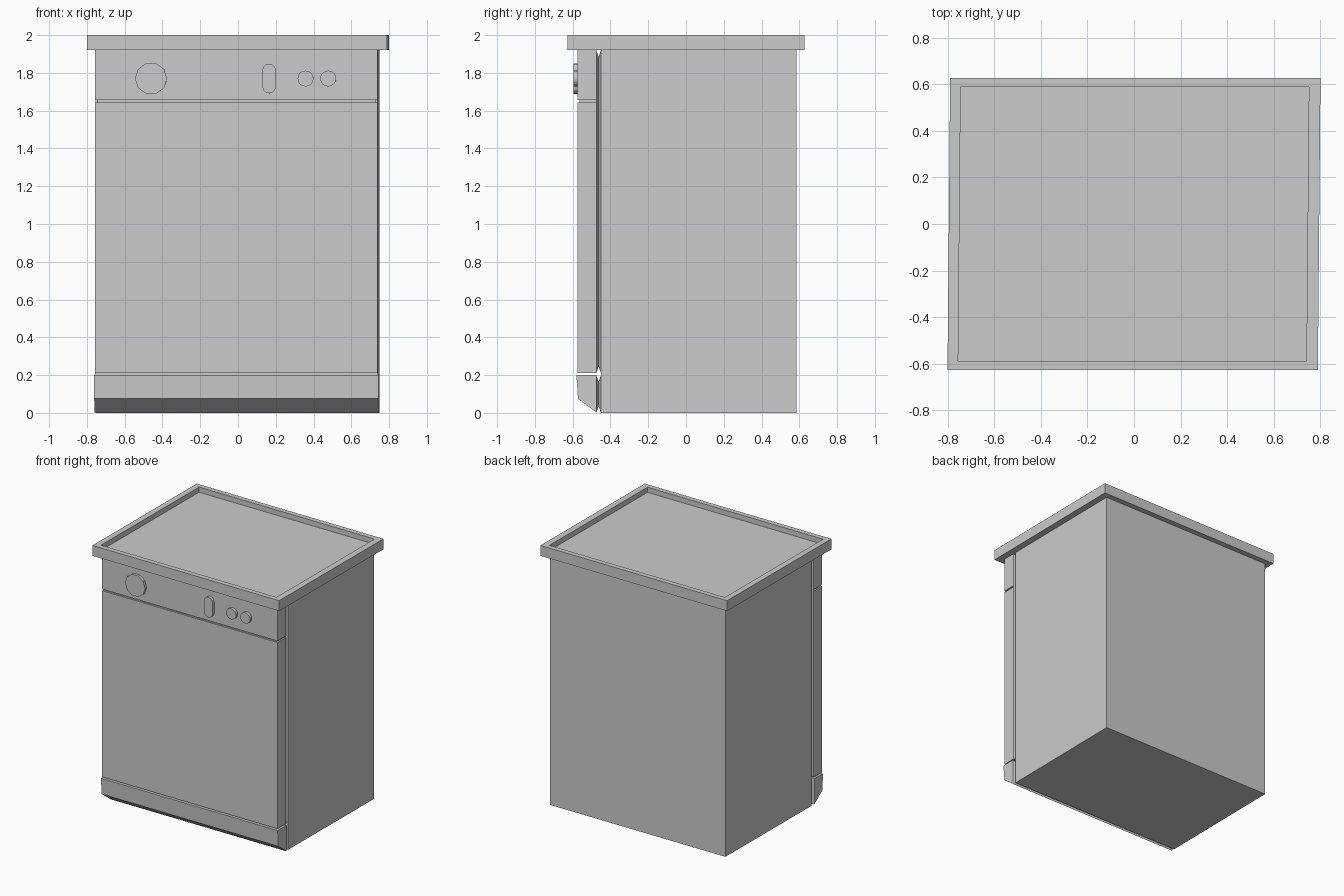
import bpy, bmesh
from math import pi, cos, sin

if "Cube" in bpy.data.objects:
    bpy.data.objects.remove(bpy.data.objects["Cube"])

W = 0.7475           # half width of the cabinet


def finish(name, bm):
    # the whole appliance leans very slightly sideways from front to back
    for v in bm.verts:
        v.co.x += 0.009 * v.co.y
    bmesh.ops.recalc_face_normals(bm, faces=bm.faces)
    me = bpy.data.meshes.new(name)
    bm.to_mesh(me)
    bm.free()
    ob = bpy.data.objects.new(name, me)
    bpy.context.collection.objects.link(ob)
    return ob


def loft(name, rings):
    """Closed skin through rings of equal point count."""
    bm = bmesh.new()
    vs = [[bm.verts.new(p) for p in r] for r in rings]
    n = len(vs[0])
    for a, b in zip(vs, vs[1:]):
        for i in range(n):
            bm.faces.new((a[i], a[(i + 1) % n], b[(i + 1) % n], b[i]))
    bm.faces.new(vs[0])
    bm.faces.new(vs[-1])
    return finish(name, bm)


def rect_y(y, z0, z1, hw=W, cx=-0.0035):
    return [(cx - hw, y, z0), (cx + hw, y, z0), (cx + hw, y, z1), (cx - hw, y, z1)]


def rect_z(z, hx, hy, cx=0.0, cy=0.0):
    return [(cx - hx, cy - hy, z), (cx + hx, cy - hy, z),
            (cx + hx, cy + hy, z), (cx - hx, cy + hy, z)]


def neck(name, z0, z1):
    # V-shaped groove joining a front panel to the cabinet
    d = 0.035
    loft(name, [rect_y(-0.475, z0, z1), rect_y(-0.463, z0 + d, z1 - d, W - d),
                rect_y(-0.45, z0, z1)])


def knob(name, x, z, r, n, half=0.0):
    # round or pill-shaped control; half stretches it vertically
    pts = []
    for i in range(n):
        a = 2 * pi * i / n
        s = sin(a)
        if half and abs(s) < 1e-6:
            e = [half, -half] if cos(a) < 0 else [-half, half]
            pts += [(x + r * cos(a), z + k) for k in e]
        else:
            pts.append((x + r * cos(a), z + r * s + (half if s > 0 else -half)))
    loft(name, [[(px, y, pz) for px, pz in pts] for y in (-0.57, -0.595)])


# cabinet
loft("cabinet", [rect_y(-0.45, 0, 1.92), rect_y(0.585, 0, 1.92)])

# front panels, seam filler and grooves
loft("control_panel", [rect_y(-0.575, 1.656, 1.92), rect_y(-0.475, 1.656, 1.92)])
loft("door", [rect_y(-0.575, 0.21, 1.644), rect_y(-0.475, 0.21, 1.644)])
loft("panel_seam", [rect_y(-0.563, 1.64, 1.66, W - 0.012),
                    rect_y(-0.475, 1.64, 1.66, W - 0.012)])
neck("door_groove", 0.21, 1.92)

# kick plate with undercut
kick = [(-0.58, 0.2), (-0.572, 0.075), (-0.475, 0.003), (-0.475, 0.2)]
loft("kick_plate", [[(x, y, z) for y, z in kick] for x in (-W - 0.0085, W + 0.0015)])
neck("kick_groove", 0.0, 0.2)

# worktop with raised rim
loft("worktop", [rect_z(1.92, 0.795, 0.627), rect_z(2.0, 0.795, 0.627),
                 rect_z(2.0, 0.7475, 0.589, -0.002), rect_z(1.96, 0.7475, 0.589, -0.002)])

# controls
knob("program_dial", -0.455, 1.77, 0.085, 10)
knob("power_switch", 0.17, 1.77, 0.036, 12, 0.042)
for i, x in enumerate((0.363, 0.483)):
    knob(f"button_{i + 1}", x, 1.77, 0.042, 16)
